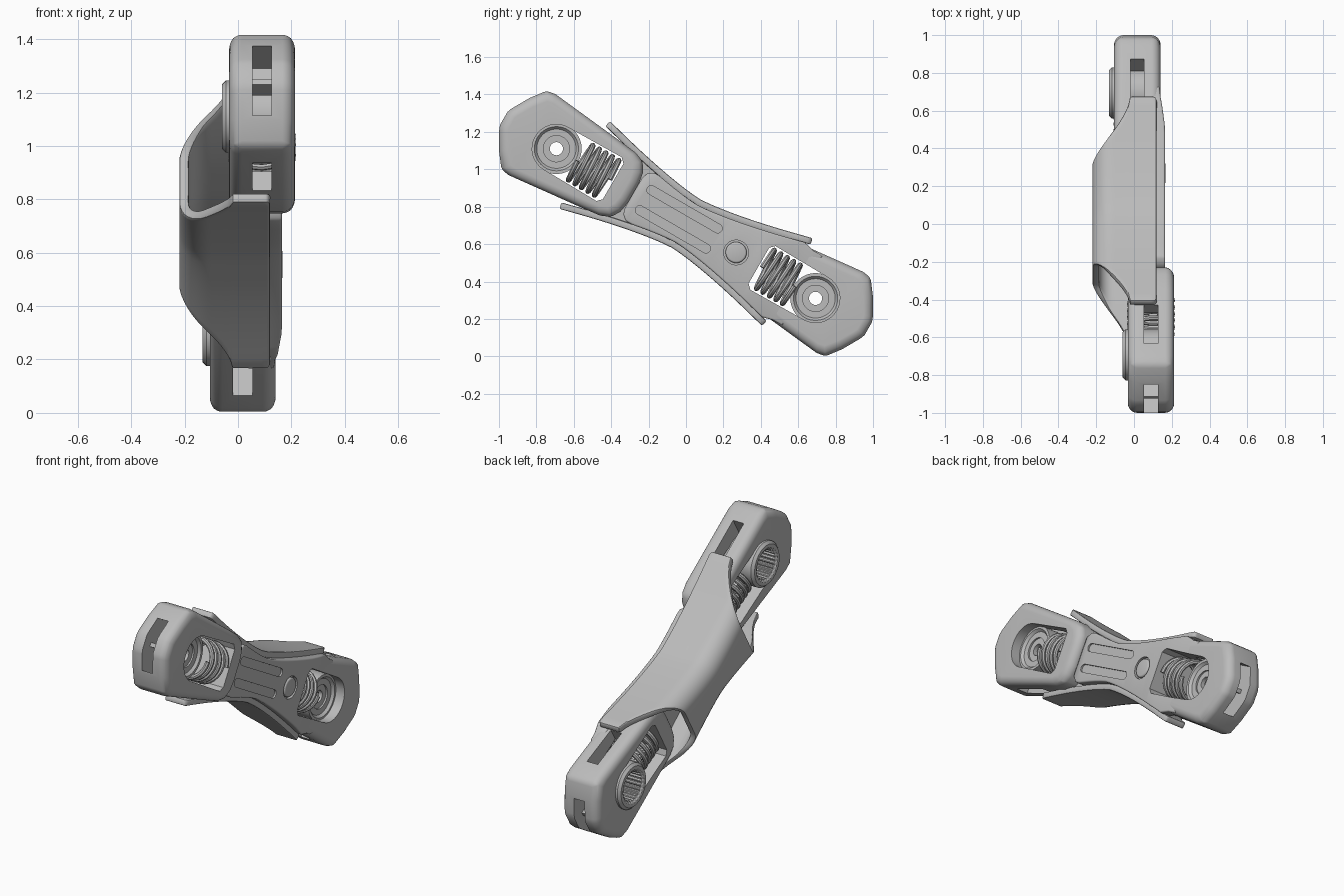
import bpy, bmesh, math
from mathutils import Matrix

if "Cube" in bpy.data.objects:
    bpy.data.objects.remove(bpy.data.objects["Cube"])

grey = bpy.data.materials.new("plain grey")
grey.use_nodes = True
grey.diffuse_color = (0.5, 0.5, 0.5, 1)
grey.node_tree.nodes["Principled BSDF"].inputs["Base Color"].default_value = (0.5, 0.5, 0.5, 1)

# Parts are built lying along y (thickness on x), then tilted together
TILT = Matrix.Translation((0, 0, 0.71)) @ Matrix.Rotation(math.radians(-30), 4, 'X')
parts = []


def make(name, verts, faces):
    bm = bmesh.new()
    vs = [bm.verts.new(v) for v in verts]
    for f in faces:
        bm.faces.new([vs[i] for i in f])
    bmesh.ops.recalc_face_normals(bm, faces=bm.faces)
    me = bpy.data.meshes.new(name)
    bm.to_mesh(me)
    bm.free()
    me.materials.append(grey)
    ob = bpy.data.objects.new(name, me)
    bpy.context.collection.objects.link(ob)
    return ob


def loft(name, rings, closed=False):
    """Join equal rings of points; cap the ends unless the rings form a loop."""
    n, m = len(rings[0]), len(rings)
    faces = [(i * n + j, i * n + (j + 1) % n, (i + 1) % m * n + (j + 1) % n, (i + 1) % m * n + j)
             for i in range(m if closed else m - 1) for j in range(n)]
    if not closed:
        faces += [tuple(range(n)), tuple(range((m - 1) * n, m * n))]
    return make(name, [p for r in rings for p in r], faces)


def prism(name, outline, x0, x1):
    return loft(name, [[(x, u, v) for u, v in outline] for x in (x0, x1)])


def box(name, x, u, v):
    return prism(name, [(u[0], v[0]), (u[1], v[0]), (u[1], v[1]), (u[0], v[1])], *x)


def capsule(u0, u1, v, r, n=10):
    arc = [math.pi * i / n - math.pi / 2 for i in range(n + 1)]
    return ([(u1 + r * math.cos(a), v + r * math.sin(a)) for a in arc] +
            [(u0 - r * math.cos(a), v - r * math.sin(a)) for a in arc])


def lathe_x(name, profile, u, n, ribbed):
    """Spin (radius, x) points about an x axis; the ribbed points get teeth."""
    rings = []
    for k, (r, x) in enumerate(profile):
        ring = []
        for j in range(n):
            a = 2 * math.pi * j / n
            rr = r - (0.008 if k in ribbed and j % 4 < 2 else 0)
            ring.append((x, u + rr * math.cos(a), rr * math.sin(a)))
        rings.append(ring)
    return loft(name, rings, True)


def bevel(ob, width, seg=3):
    m = ob.modifiers.new("round", 'BEVEL')
    m.width, m.segments, m.limit_method = width, seg, 'ANGLE'
    m.angle_limit = math.radians(35)


def cut(ob, cutter):
    m = ob.modifiers.new("cut", 'BOOLEAN')
    m.operation, m.object, m.solver = 'DIFFERENCE', cutter, 'EXACT'
    cutter.hide_render = True
    return cutter


def finish(ob, cutters=()):
    bpy.context.view_layer.update()
    me = bpy.data.meshes.new_from_object(ob.evaluated_get(bpy.context.evaluated_depsgraph_get()))
    ob.modifiers.clear()
    ob.data = me
    for c in cutters:
        bpy.data.objects.remove(c)
    parts.append(ob)


def half_width(u):
    return 0.15 + 0.12 * min(1, abs(u) / 0.62) ** 1.4


def window(s):
    pts = [(0.45, -0.11), (0.475, -0.135)]
    pts += [(0.8 + 0.13 * math.cos(a), 0.13 * math.sin(a))
            for a in [math.pi * (i / 16 - 0.5) for i in range(17)]]
    pts += [(0.475, 0.135), (0.45, 0.11)]
    return prism("window_cutter", [(s * u, s * v) for u, v in pts], -0.5, 0.5)


# Two end heads with window, slots, socket and spring
HEAD = [(0.325, 0.06), (0.335, 0.12), (0.365, 0.17), (0.42, 0.193), (0.52, 0.205), (0.95, 0.25),
        (1.0, 0.242), (1.06, 0.163), (1.115, 0.066), (1.125, 0.04)]
for label, s, xc in (("front", -1, 0.09), ("back", 1, 0.0175)):
    half = HEAD + [(u, -v) for u, v in reversed(HEAD)]
    layers = []
    for x, k in ((-0.123, 0.04), (-0.095, 0), (0.095, 0), (0.123, 0.04)):
        layers.append([(xc + x, s * (u + (0.74 - u) * k * 2), s * v * (1 - 3 * k)) for u, v in half])
    head = loft(label + "_head", layers)
    bevel(head, 0.025, 4)
    slot = (xc - 0.036, xc + 0.036)
    tip = sorted((s * 0.9, s * 1.3))
    side = sorted((s * 0.62, s * 0.87))
    finish(head, [cut(head, window(s)),
                  cut(head, box("tip_cutter", slot, tip, (-0.15, 0.15))),
                  cut(head, box("side_cutter", slot, side, (-0.4, 0.4)))])
    finish(box(label + "_tip_bar", (xc - 0.04, xc + 0.04), sorted((s * 0.98, s * 1.06)), (-0.012, 0.012)))

    # Socket: toothed bore on one side, small hole on the other
    prof = [(0.035, 0.04), (0.07, 0.04), (0.07, 0.05), (0.105, 0.05), (0.118, 0.065), (0.135, 0.065),
            (0.135, -0.135), (0.12, -0.15), (0.1, -0.15), (0.092, -0.14), (0.092, 0.015), (0.035, 0.015)]
    finish(lathe_x(label + "_socket", [(r, xc + x) for r, x in prof], s * 0.8, 96, (9, 10)))

    # Spring: a helix along the length
    cu = bpy.data.curves.new(label + "_spring", 'CURVE')
    cu.dimensions = '3D'
    cu.bevel_depth, cu.bevel_resolution, cu.use_fill_caps = 0.014, 2, True
    sp = cu.splines.new('POLY')
    turns, steps = 5, 24
    count = turns * steps
    sp.points.add(count)
    for i in range(count + 1):
        a = 2 * math.pi * i / steps
        sp.points[i].co = (xc + 0.113 * math.cos(a), s * (0.47 + 0.2 * i / count), 0.113 * math.sin(a), 1)
    cu.materials.append(grey)
    helix = bpy.data.objects.new(label + "_spring_path", cu)
    bpy.context.collection.objects.link(helix)
    bpy.context.view_layer.update()
    me = bpy.data.meshes.new_from_object(helix.evaluated_get(bpy.context.evaluated_depsgraph_get()))
    bpy.data.objects.remove(helix)
    spring = bpy.data.objects.new(label + "_spring", me)
    bpy.context.collection.objects.link(spring)
    parts.append(spring)

# Waisted side plate joined to the back head
stations = [(-0.325, 0.09), (-0.315, 0.125), (-0.285, 0.15)]
stations += [(u / 20, half_width(u / 20) - 0.034) for u in range(-5, 13)]
stations += [(0.66, 0.215), (0.72, 0.215)]
rings = []
for u, w in stations:
    top = 0.165 - 0.03 * max(0, min(1, (u - 0.48) / 0.22))
    rings.append([(0.07, u, -w), (0.07, u, w), (top, u, w), (top, u, -w)])
plate = loft("side_plate", rings)
bevel(plate, 0.018)
cutters = [cut(plate, window(1))]
for v in (-0.062, 0.062):
    cutters.append(cut(plate, prism("groove_cutter", capsule(-0.25, 0.16, v, 0.024), 0.155, 0.3)))
cutters.append(cut(plate, prism("button_cutter", capsule(0.309, 0.31, 0, 0.066, 16), 0.145, 0.3)))
finish(plate, cutters)

# Round button in the plate
button = prism("button", capsule(0.309, 0.31, 0, 0.056, 16), 0.12, 0.167)
bevel(button, 0.01)
finish(button)

# Inner core behind the plate
core = loft("inner_core", [[(-0.02, u / 20, -w), (-0.02, u / 20, w), (0.1, u / 20, w), (0.1, u / 20, -w)]
                           for u in range(-8, 9) for w in [half_width(u / 20) - 0.02]])
finish(core)

# Sleeve wrapped around the far side, with scooped ends
R = 0.105
section = [(x / 100, 1, 0) for x in (12, 11, 9, 4, 0, -2, -3, -4, -6, -8, -10)]
section += [(-0.22 + R - R * math.sin(a), 1, R * (1 - math.cos(a)))
            for a in [math.pi / 2 * i / 8 for i in range(9)]]
section += [(-0.22, 0.2, 0), (-0.22, 0, 0)]
section += [(x, -k, d) for x, k, d in reversed(section[:-1])]


def reach(x):
    t = max(0, min(1, (-0.02 - x) / 0.2))
    return 0.625 - 0.31 * t ** 0.65 - (0.02 if x > 0.115 else 0)


N = 24
verts, faces, width = [], [], len(section)
for i in range(N + 1):
    for x, k, inset in section:
        u = (2 * i / N - 1) * reach(x)
        verts.append((x, u, k * (half_width(u) - inset)))
faces = [(i * width + j, i * width + j + 1, (i + 1) * width + j + 1, (i + 1) * width + j)
         for i in range(N) for j in range(width - 1)]
sleeve = make("sleeve", verts, faces)
# Make the shell face outward so its wall grows inward
middle = sleeve.data.polygons[(N // 2) * (width - 1) + width // 2]
if middle.normal.x > 0:
    sleeve.data.flip_normals()
shell = sleeve.modifiers.new("wall", 'SOLIDIFY')
shell.thickness, shell.offset = 0.036, -1
bevel(sleeve, 0.008, 2)
finish(sleeve)

# Tilt everything and shade smoothly
for ob in parts:
    ob.data.transform(TILT)
    bpy.ops.object.select_all(action='DESELECT')
    ob.select_set(True)
    bpy.context.view_layer.objects.active = ob
    bpy.ops.object.shade_smooth_by_angle(angle=math.radians(35))
